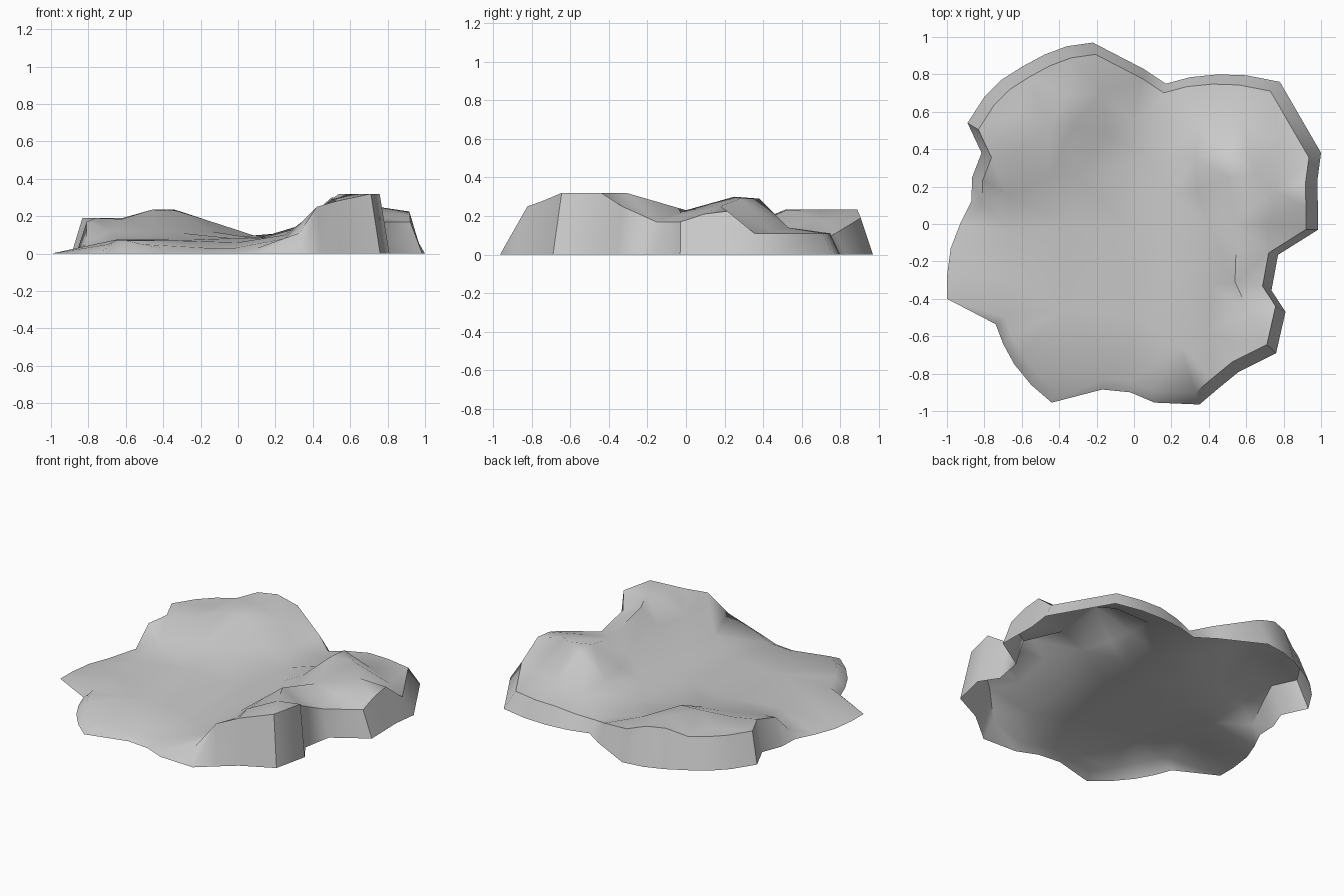
import bpy, bmesh, math
from mathutils import Vector
from mathutils.geometry import delaunay_2d_cdt

# Ground outline (x, y) and the height of the rim above it
OUTLINE = [
    (-.22, .97, .19), (.05, .83, .11), (.17, .75, .07), (.30, .785, .09), (.45, .80, .11),
    (.60, .795, .11), (.78, .76, .11), (1.0, .38, .11), (.98, .23, .225), (.983, .10, .21),
    (.985, -.03, .17), (.77, -.165, .17), (.735, -.355, .25), (.81, -.47, .32),
    (.76, -.69, .32), (.56, -.79, .28), (.45, -.88, .25), (.35, -.965, .11), (.11, -.955, .03),
    (-.02, -.90, .03), (-.17, -.885, .03), (-.44, -.955, .03), (-.55, -.86, .05),
    (-.64, -.75, .07), (-.70, -.64, .07), (-.74, -.535, .05), (-1.0, -.40, 0), (-1.0, -.28, 0),
    (-.98, -.13, 0), (-.93, .0, 0), (-.87, .12, .05), (-.865, .25, .17), (-.815, .38, .19),
    (-.89, .54, .19), (-.80, .68, .19), (-.71, .77, .19), (-.60, .84, .19),
    (-.48, .905, .235), (-.36, .95, .235)]

# Hills, saddles and valley floor
INNER = [
    # north-west plateau
    (-.35, .70, .235), (-.33, .52, .23), (-.46, .52, .235), (-.62, .60, .19), (-.62, .40, .185),
    (-.17, .70, .18), (-.15, .48, .12), (-.68, .16, .12), (-.45, .25, .12), (-.30, .25, .11),
    # valley floor
    (0, .55, .09), (.10, .35, .08), (-.03, -.02, .082), (.12, -.1, .08), (-.35, 0, .08),
    (-.65, -.05, .075), (-.65, -.3, .075), (-.35, -.45, .07), (0, -.5, .06), (.2, .15, .09),
    # north-east hill
    (.35, .55, .12), (.58, .53, .14), (.78, .45, .12), (.50, .38, .29), (.50, .25, .30),
    (.64, .28, .29), (.33, .36, .15), (.34, .18, .16), (.75, .18, .25),
    # saddle and south-east hill
    (.55, .0, .23), (.72, .0, .21), (.40, .0, .16), (.54, -.31, .32), (.62, -.48, .32),
    (.50, -.62, .29), (.42, -.32, .23), (.40, -.58, .19), (.25, -.35, .10), (.25, -.65, .08)]


def build_terrain():
    n = len(OUTLINE)
    rim = [Vector((x, y, z)) if z == 0 else Vector((x * .935, y * .935, z)) for x, y, z in OUTLINE]
    pts = rim + [Vector(p) for p in INNER]
    _, _, faces, *_ = delaunay_2d_cdt([p.xy for p in pts], [(i, (i + 1) % n) for i in range(n)],
                                      [], 1, 1e-5)
    bm = bmesh.new()
    top = [bm.verts.new(p) for p in pts]
    for f in faces:
        bm.faces.new([top[i] for i in f])
    # sloping skirt down to the ground, open underneath
    foot = [top[i] if z == 0 else bm.verts.new((x, y, 0)) for i, (x, y, z) in enumerate(OUTLINE)]
    for i in range(n):
        j = (i + 1) % n
        loop = list(dict.fromkeys((top[i], top[j], foot[j], foot[i])))
        if len(loop) > 2:
            bm.faces.new(loop)
    bmesh.ops.recalc_face_normals(bm, faces=bm.faces)
    if sum(f.normal.z * f.calc_area() for f in bm.faces) < 0:
        bmesh.ops.reverse_faces(bm, faces=bm.faces)
    mesh = bpy.data.meshes.new("terrain")
    bm.to_mesh(mesh)
    bm.free()
    obj = bpy.data.objects.new("terrain", mesh)
    bpy.context.collection.objects.link(obj)
    bpy.context.view_layer.objects.active = obj
    obj.select_set(True)
    bpy.ops.object.shade_smooth_by_angle(angle=math.radians(50))


build_terrain()
